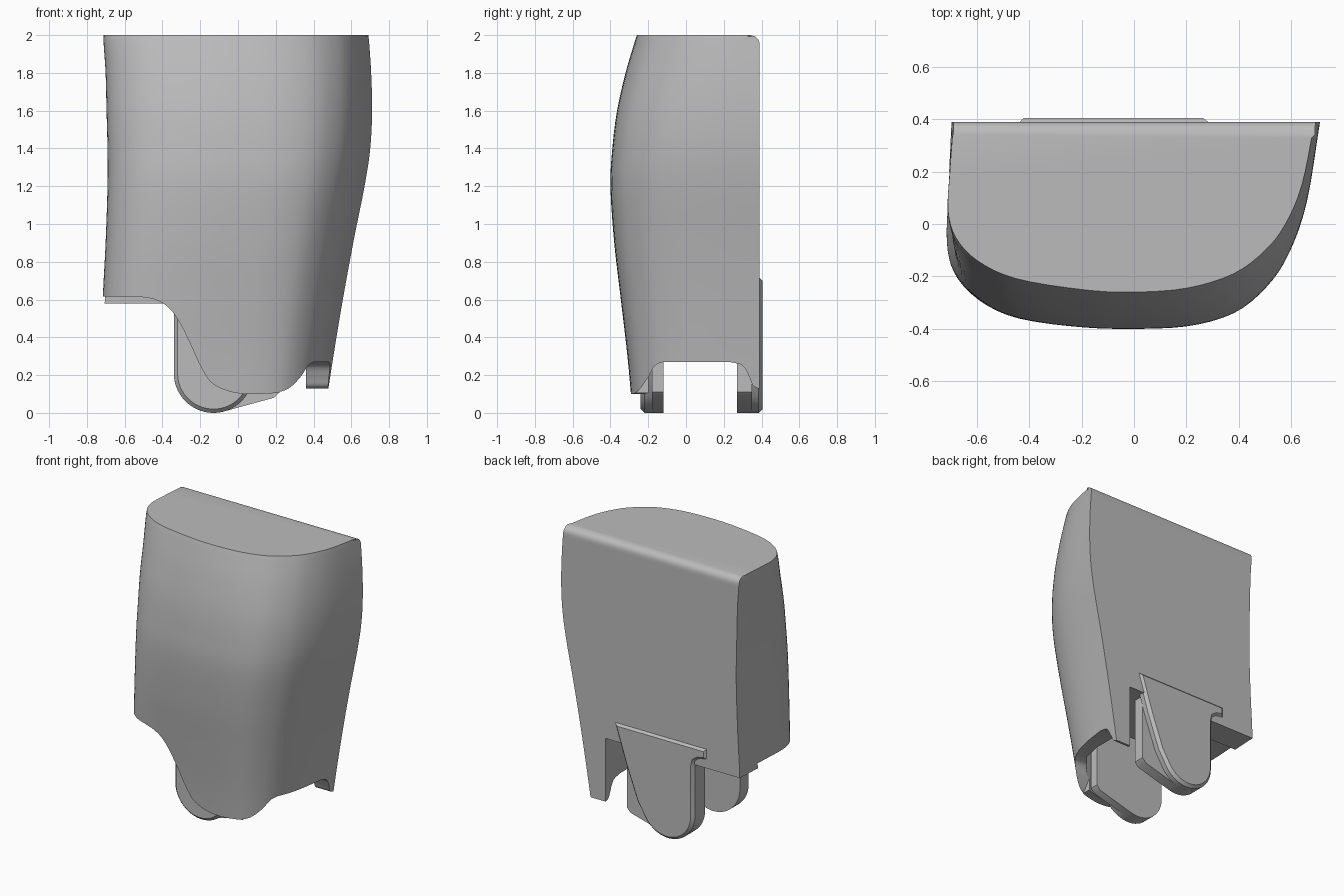
import bpy, bmesh, math
from mathutils import Vector

cube = bpy.data.objects.get("Cube")
if cube:
    bpy.data.objects.remove(cube)

grey = bpy.data.materials.new("plain grey")
grey.use_nodes = True
grey.diffuse_color = (0.5, 0.5, 0.5, 1)
grey.node_tree.nodes["Principled BSDF"].inputs["Base Color"].default_value = (0.5, 0.5, 0.5, 1)


def spline(points, steps):
    """Smooth curve through points of any dimension."""
    pts = [Vector(p) for p in points]
    pts = [2 * pts[0] - pts[1]] + pts + [2 * pts[-1] - pts[-2]]
    out = []
    for a, b, c, d in zip(pts, pts[1:], pts[2:], pts[3:]):
        for i in range(steps):
            t = i / steps
            out.append(b + (c - a) * t / 2 + (2 * a - 5 * b + 4 * c - d) * t * t / 2
                       + (3 * b - a - 3 * c + d) * t ** 3 / 2)
    return out + [pts[-2]]


def make(name, bm):
    bmesh.ops.recalc_face_normals(bm, faces=bm.faces)
    mesh = bpy.data.meshes.new(name)
    bm.to_mesh(mesh)
    bm.free()
    mesh.materials.append(grey)
    obj = bpy.data.objects.new(name, mesh)
    bpy.context.collection.objects.link(obj)
    return obj


def activate(obj):
    bpy.ops.object.select_all(action='DESELECT')
    obj.select_set(True)
    bpy.context.view_layer.objects.active = obj


def prism(name, outline, axis, start, end, chamfer=0):
    """Extrude a flat outline along an axis, optionally chamfering the far face."""
    def place(p, depth):
        co = list(p)
        co.insert(axis, depth)
        return co
    bm = bmesh.new()
    near = [bm.verts.new(place(p, start)) for p in outline]
    far = [bm.verts.new(place(p, end)) for p in outline]
    bm.faces.new(near)
    cap = bm.faces.new(far)
    for i in range(len(near)):
        j = (i + 1) % len(near)
        bm.faces.new((near[i], near[j], far[j], far[i]))
    bmesh.ops.recalc_face_normals(bm, faces=bm.faces)
    if chamfer:
        bmesh.ops.inset_region(bm, faces=[cap], thickness=chamfer, use_even_offset=True)
        side = math.copysign(chamfer, end - start)
        for v in cap.verts:
            v.co[axis] += side
    return make(name, bm)


def cut(target, cutter):
    cutter.hide_render = True
    mod = target.modifiers.new("cut", 'BOOLEAN')
    mod.operation = 'DIFFERENCE'
    mod.solver = 'EXACT'
    mod.object = cutter
    activate(target)
    bpy.ops.object.modifier_apply(modifier=mod.name)
    bpy.data.objects.remove(cutter)


# Housing: D-shaped section lofted up a curved side profile
section = spline([(-.97, 1), (-.99, .71), (-1, .48), (-.957, .32), (-.84, .185), (-.63, .08),
                  (-.27, .015), (0, 0), (.3, .023), (.557, .108), (.73, .246), (.84, .4),
                  (.93, .63), (1, 1)], 4)
# height, right edge, left edge, front edge
profile = spline([(.02, -.72, .462, -.285), (.3, -.72, .505, -.31), (.6, -.715, .555, -.345),
                  (.9, -.70, .61, -.38), (1.2, -.69, .67, -.4), (1.4, -.69, .70, -.39),
                  (1.6, -.695, .71, -.365), (1.8, -.70, .705, -.32), (1.95, -.71, .695, -.276),
                  (2, -.71, .69, -.26)], 6)
BACK, FILLET = .39, .05
bm = bmesh.new()
rings = []
for z, x0, x1, front in profile:
    rise = max(0, z - (2 - FILLET))
    back = BACK - FILLET + math.sqrt(max(0, FILLET ** 2 - rise ** 2))
    power = 1 + .4 * (2 - z) / 1.7
    ring = []
    for u, v in section:
        v = max(v, 0) ** power
        y = min(front + (BACK - front) * v, back)
        ring.append(bm.verts.new(((x0 + x1) / 2 + u * (x1 - x0) / 2, y, z)))
    rings.append(ring)
for low, high in zip(rings, rings[1:]):
    for i in range(len(low)):
        j = (i + 1) % len(low)
        bm.faces.new((low[i], low[j], high[j], high[i]))
bm.faces.new(rings[0])
bm.faces.new(rings[-1])
housing = make("housing", bm)

# Open cavity under the housing
cut(housing, prism("cavity_cutter", [(-.9, -.23), (.1, -.23), (.25, -.19), (.33, -.09), (.36, .05),
                                     (.36, .6), (-.9, .6)], 2, -.2, .58))
# Sweeping lower edge of the front
front_edge = spline([(-.52, .615), (-.44, .6), (-.37, .56), (-.31, .48), (-.25, .36), (-.2, .25),
                     (-.14, .16), (-.05, .115), (.05, .1), (.2, .105), (.35, .12)], 5)
cut(housing, prism("front_cutter", [(-.9, -.2), (-.9, .615)] + [tuple(p) for p in front_edge]
                   + [(.35, -.2)], 1, -.9, .2))
# Notch in the left side wall
arch = (spline([(-.3, .1), (-.25, .12), (-.2, .19), (-.165, .25), (-.12, .27)], 5)
        + spline([(.23, .27), (.3, .25), (.335, .19), (.355, .145), (.38, .13)], 5))
cut(housing, prism("notch_cutter", [(-.9, -.2), (-.9, .1)] + [tuple(p) for p in arch]
                   + [(.6, .13), (.6, -.2)], 0, .22, 1))


# Rounded tabs: a wide inner layer and a slanted chamfered outer plate
def arc(end):
    angles = [math.radians(180 + (end - 180) * i / 20) for i in range(21)]
    return [(-.13 + .21 * math.cos(a), .21 + .21 * math.sin(a)) for a in angles]


def tab(name, inner, middle, outer):
    base = [(-.34, .63)] + arc(288) + [(.19, .08), (.22, .11), (.22, .63)]
    plate = ([(-.44, .72), (-.44, .64), (-.38, .63), (-.35, .61), (-.34, .57)] + arc(325)
             + [(.11, .2), (.2, .44), (.29, .72)])
    chamfer = .02
    body_end = outer - math.copysign(chamfer, outer - middle)
    return [prism(name + "_inner_layer", base, 1, inner, middle),
            prism(name + "_outer_plate", plate, 1, middle, body_end, chamfer)]


parts = [housing] + tab("back_tab", .27, .35, .405) + tab("front_tab", -.12, -.18, -.24)
for part in parts:
    activate(part)
    bpy.ops.object.shade_smooth_by_angle(angle=math.radians(30))
